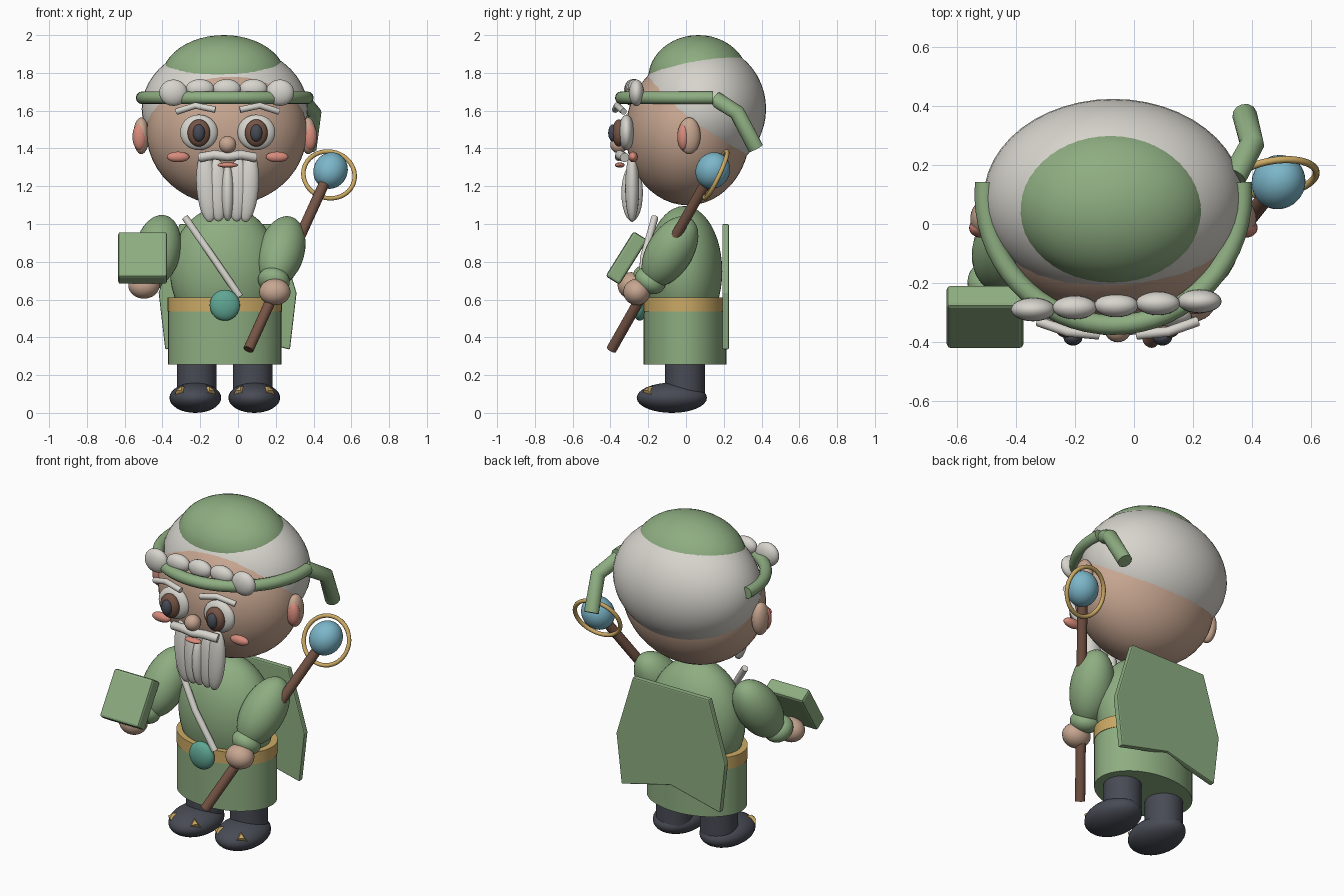
import bpy, bmesh, math
from mathutils import Vector, Matrix

if "Cube" in bpy.data.objects:
    bpy.data.objects.remove(bpy.data.objects["Cube"], do_unlink=True)


def material(name, rgb):
    m = bpy.data.materials.new(name)
    m.use_nodes = True
    m.diffuse_color = (*rgb, 1)
    m.node_tree.nodes["Principled BSDF"].inputs["Base Color"].default_value = (*rgb, 1)
    return m


GREEN = material("sage green", (.27, .42, .22))
SKIN = material("skin", (.57, .38, .28))
WHITE = material("warm white", (.68, .66, .61))
SLATE = material("dark slate", (.065, .07, .09))
BROWN = material("wood brown", (.18, .09, .06))
GOLD = material("gold", (.60, .40, .13))
BLUE = material("orb blue", (.20, .47, .59))
TEAL = material("teal", (.115, .38, .29))
PINK = material("blush pink", (.68, .26, .20))


def finish(name, bm, mat, angle=40):
    me = bpy.data.meshes.new(name)
    bmesh.ops.recalc_face_normals(bm, faces=bm.faces)
    bm.to_mesh(me)
    bm.free()
    me.materials.append(mat)
    ob = bpy.data.objects.new(name, me)
    bpy.context.collection.objects.link(ob)
    bpy.ops.object.select_all(action="DESELECT")
    ob.select_set(True)
    bpy.context.view_layer.objects.active = ob
    if angle:
        bpy.ops.object.shade_smooth_by_angle(angle=math.radians(angle))
    return ob


def place(loc, size=(1, 1, 1), rot=None):
    return Matrix.Translation(loc) @ (rot or Matrix()) @ Matrix.Diagonal((*size, 1))


def ball(name, mat, loc, size, aim=None, seg=32):
    """Ellipsoid, with its z axis optionally turned along aim."""
    rot = Vector(aim).to_track_quat("Z", "Y").to_matrix().to_4x4() if aim else None
    bm = bmesh.new()
    bmesh.ops.create_uvsphere(bm, u_segments=seg, v_segments=seg // 2, radius=1,
                              matrix=place(loc, size, rot))
    return finish(name, bm, mat, 60)


def drum(name, mat, x, y, rx, ry, z0, z1):
    bm = bmesh.new()
    bmesh.ops.create_cone(bm, cap_ends=True, segments=48, radius1=1, radius2=1, depth=1,
                          matrix=place((x, y, (z0 + z1) / 2), (rx, ry, z1 - z0)))
    return finish(name, bm, mat)


def tube(name, mat, points, radius, closed=False, sides=12):
    """Round tube swept along a list of points."""
    pts = [Vector(p) for p in points]
    n = len(pts)
    bm = bmesh.new()
    rings = []
    for i, p in enumerate(pts):
        a = pts[i - 1] if closed or i else p
        b = pts[(i + 1) % n] if closed or i < n - 1 else p
        frame = (b - a).to_track_quat("Z", "Y").to_matrix()
        rings.append([bm.verts.new(p + frame @ Vector((
            radius * math.cos(math.tau * k / sides),
            radius * math.sin(math.tau * k / sides), 0))) for k in range(sides)])
    for i in range(n if closed else n - 1):
        r, s = rings[i], rings[(i + 1) % n]
        for k in range(sides):
            j = (k + 1) % sides
            bm.faces.new((r[k], r[j], s[j], s[k]))
    if not closed:
        bm.faces.new(rings[0])
        bm.faces.new(rings[-1])
    return finish(name, bm, mat)


def bevel(ob, width):
    mod = ob.modifiers.new("soft edges", "BEVEL")
    mod.width = width
    mod.segments = 2


SIDES = (("right", -1), ("left", 1))
MID = -.07     # body axis
FACE = -.055   # face axis

# Head, hair and cap
ball("head", SKIN, (-.06, .01, 1.487), (.425, .33, .388), seg=48)
ball("hair", WHITE, (MID, .087, 1.61), (.44, .337, .345), seg=48)
ball("cap", GREEN, (-.075, .065, 1.77), (.33, .265, .23), seg=48)

# Headband with a hanging tail and beads
arc = [math.pi * (.97 + 1.06 * i / 32) for i in range(33)]
tube("headband", GREEN, [(MID + .437 * math.cos(a), .1 + .442 * math.sin(a), 1.668)
                         for a in arc], .034)
tube("headband_tail", GREEN, [(.34, .16, 1.66), (.40, .27, 1.59), (.375, .37, 1.40)], .042)
for i in range(5):
    end = i in (0, 4)
    ball(f"bead_{i + 1}", WHITE, (-.342 + .141 * i, -.29 + .007 * i, 1.695 if end else 1.715),
         (.075, .04, .07 if end else .052), seg=24)

# Face
for side, s in SIDES:
    x = FACE + s * .152
    ball(side + "_eye_white", WHITE, (x, -.315, 1.485), (.10, .042, .094))
    ball(side + "_iris", BROWN, (x, -.355, 1.482), (.06, .036, .072))
    ball(side + "_pupil", SLATE, (x, -.385, 1.482), (.032, .027, .046), seg=24)
    tube(side + "_eyebrow", WHITE, [(FACE + s * .27, -.33, 1.595), (FACE + s * .17, -.365, 1.627),
                                    (FACE + s * .065, -.375, 1.605)], .017)
    ball(side + "_cheek", PINK, (FACE + s * .262, -.28, 1.355), (.06, .025, .028), seg=24)
    ball(side + "_ear", SKIN, (MID + s * .442, .017, 1.467), (.043, .06, .097))
    ball(side + "_inner_ear", PINK, (MID + s * .45, -.013, 1.462), (.039, .033, .072), seg=24)
ball("nose", SKIN, (FACE, -.355, 1.42), (.046, .046, .046), seg=24)
tube("moustache", WHITE, [(FACE - .148, -.325, 1.352), (FACE - .07, -.35, 1.366),
                          (FACE, -.352, 1.357), (FACE + .07, -.35, 1.366),
                          (FACE + .148, -.325, 1.352)], .025)
ball("mouth", PINK, (FACE, -.35, 1.312), (.055, .026, .014), seg=16)
for i in range(-2, 3):
    drop = abs(i)
    ball(f"beard_strand_{i + 3}", WHITE, (FACE + .054 * i, -.285, 1.165 + .015 * drop),
         (.037, .057, .15 + .018 * drop), aim=(.04 * i, 0, 1), seg=24)

# Robe, belt and sash
ball("torso", GREEN, (MID, -.01, .75), (.29, .202, .345), seg=48)
drum("skirt", GREEN, MID, -.005, .30, .219, .255, .57)
drum("belt", GOLD, MID, -.005, .303, .222, .538, .61)
ball("belt_gem", TEAL, (MID, -.245, .57), (.08, .04, .082))
tube("sash_strap", WHITE, [(-.28, -.165, 1.035), (-.13, -.225, .82), (.01, -.235, .615)], .019)

# Cape: flat symmetric plate with a notched hem
half = [(.255, 1.0), (.365, .635), (.33, .335)]
outline = half + [(0, .415)] + [(-x, z) for x, z in reversed(half)]
bm = bmesh.new()
face = bm.faces.new([bm.verts.new((FACE + x, .192, z)) for x, z in outline])
back = bmesh.ops.extrude_face_region(bm, geom=[face])["geom"]
bmesh.ops.translate(bm, vec=(0, .035, 0), verts=[v for v in back if isinstance(v, bmesh.types.BMVert)])
bevel(finish("cape", bm, GREEN, 0), .007)

# Legs and shoes with toe trims
for side, s in SIDES:
    drum(side + "_leg", SLATE, MID + s * .148, -.005, .105, .105, .08, .27)
    x = MID + s * .156
    ball(side + "_shoe", SLATE, (x, -.075, .08), (.137, .186, .08))
    for trim, t in (("inner", -s), ("outer", s)):
        normal = Vector((t * .45, -.55, .7))
        bm = bmesh.new()
        bmesh.ops.create_cone(bm, cap_ends=True, segments=3, radius1=.045, radius2=.02, depth=.03,
                              matrix=place((x + t * .076, -.2, .116), (1, 1, 1),
                                           normal.to_track_quat("Z", "Y").to_matrix().to_4x4()))
        finish(f"{side}_shoe_{trim}_trim", bm, GOLD, 0)

# Arms
for side, arm, aim, cuff, hand in (
        ("left", (.23, -.085, .855), (-.22, -.5, -.8), (.19, -.19, .70), (.195, -.26, .64)),
        ("right", (-.425, -.085, .86), (-.16, -.5, -.8), (-.48, -.20, .71), (-.498, -.29, .675))):
    ball(side + "_arm", GREEN, arm, (.122, .122, .21), aim)
    ball(side + "_cuff", GREEN, cuff, (.085, .085, .065), aim)
    ball(side + "_hand", SKIN, hand, (.083, .072, .07))

# Book held in the right hand
bm = bmesh.new()
bmesh.ops.create_cube(bm, size=1, matrix=place((-.505, -.315, .82), (.26, .087, .28),
                                               Matrix.Rotation(math.radians(-32), 4, "X")))
bevel(finish("book", bm, GREEN, 0), .014)

# Staff with an orb and a ring
tube("staff", BROWN, [(.055, -.395, .335), (.47, .12, 1.245)], .028, sides=16)
ball("staff_orb", BLUE, (.49, .142, 1.283), (.09, .09, .10), aim=(.43, .53, .95))
turn = Matrix.Rotation(math.radians(8), 4, "Z") @ Matrix.Rotation(math.radians(65), 4, "X")
tube("staff_ring", GOLD, [Vector((.482, .158, 1.26)) + turn @ Vector((
    .137 * math.cos(math.tau * i / 40), .137 * math.sin(math.tau * i / 40), 0))
    for i in range(40)], .012, closed=True, sides=10)
